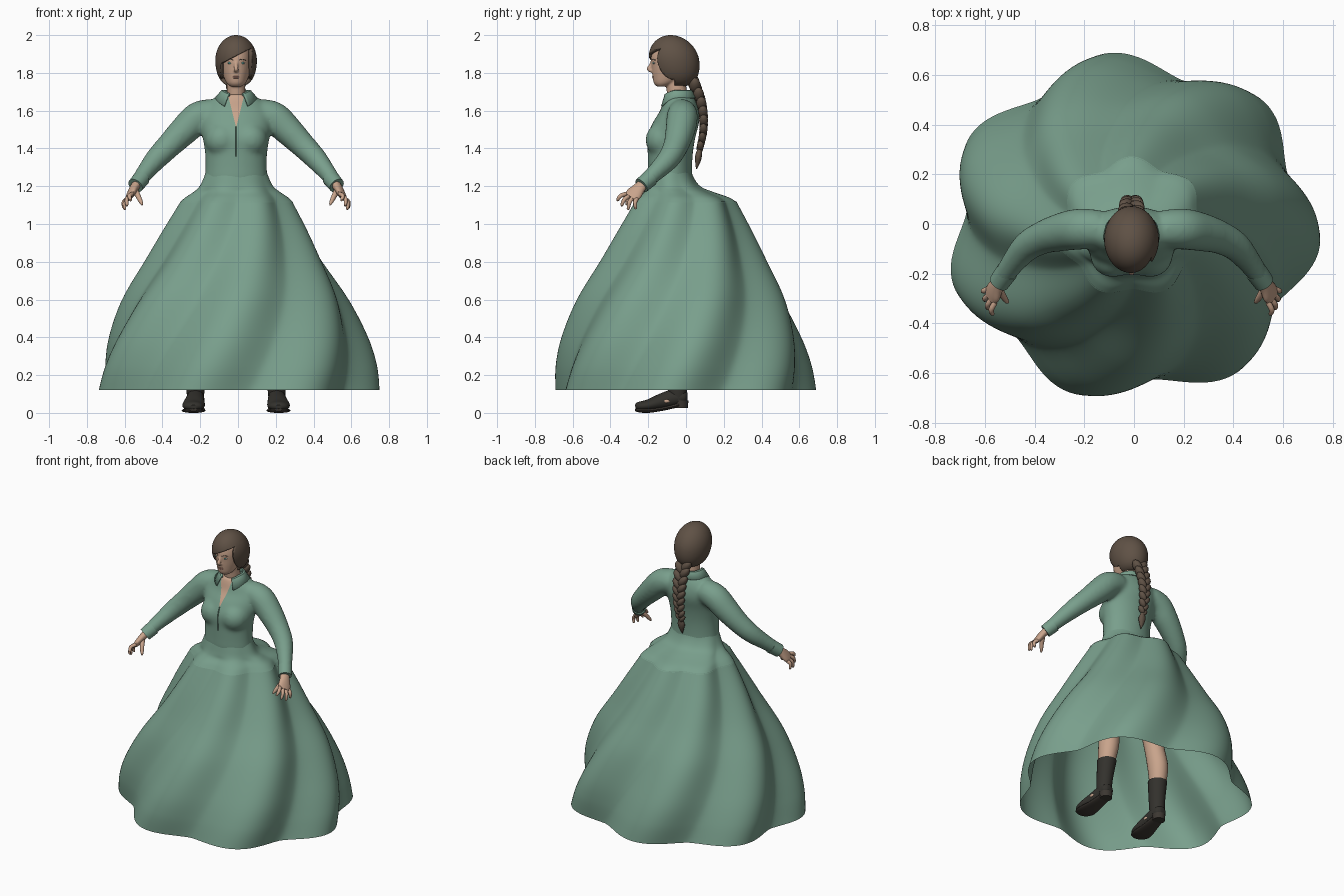
import bpy, bmesh, math
from mathutils import Vector, Matrix

if "Cube" in bpy.data.objects:
    bpy.data.objects.remove(bpy.data.objects["Cube"])

def material(name, *rgb):
    m = bpy.data.materials.new(name)
    m.use_nodes = True
    m.diffuse_color = (*rgb, 1)
    m.node_tree.nodes["Principled BSDF"].inputs["Base Color"].default_value = (*rgb, 1)
    return m

GREEN = material("dress green", .19, .345, .262)
HAIR = material("hair brown", .115, .083, .06)
SKIN = material("skin", .58, .37, .26)
LIPS = material("lips", .42, .21, .165)
WHITE = material("eye white", .6, .58, .54)
IRIS = material("iris teal", .1, .36, .33)
LEATHER = material("boot leather", .033, .031, .026)
SOLE = material("boot sole", .045, .038, .031)

def resample(keys, steps):
    """Smooth curve through tuples of numbers."""
    ks = [Vector(k) for k in keys]
    out = []
    for i in range(len(ks) - 1):
        a, b = ks[max(i - 1, 0)], ks[i]
        c, d = ks[i + 1], ks[min(i + 2, len(ks) - 1)]
        for s in range(steps):
            t = s / steps
            out.append(b + (c - a) * t / 2 + (a * 2 - b * 5 + c * 4 - d) * t * t / 2
                       + (b * 3 - a - c * 3 + d) * t ** 3 / 2)
    return out + [ks[-1]]

def fold(a, z):
    """Seven swirling folds around the skirt."""
    p = a - math.radians(45.7 + 45 * (z - .12))
    return .75 * math.cos(7 * p) + .25 * (2 * abs(math.cos(3.5 * p)) - 1)

def loft(bm, keys, seg=24, steps=5, ref=None, caps=True):
    """Rings of (x, y, z, radius, radius, fold); level unless ref sets a frame."""
    ks = resample(keys, steps)
    rings = []
    for i, k in enumerate(ks):
        u, v = Vector((1, 0, 0)), Vector((0, 1, 0))
        if ref:
            t = Vector(ks[min(i + 1, len(ks) - 1)][:3]) - Vector(ks[max(i - 1, 0)][:3])
            u = t.cross(Vector(ref)).normalized()
            v = t.cross(u).normalized()
        ring = []
        for j in range(seg):
            a = 2 * math.pi * j / seg
            m = 1 + k[5] * fold(a, k[2]) if len(k) > 5 else 1
            ring.append(bm.verts.new(Vector(k[:3]) + (u * k[3] * math.cos(a) + v * k[4] * math.sin(a)) * m))
        rings.append(ring)
    for a, b in zip(rings, rings[1:]):
        for j in range(seg):
            n = (j + 1) % seg
            bm.faces.new((a[j], a[n], b[n], b[j]))
    if caps:
        bm.faces.new(rings[0][::-1])
        bm.faces.new(rings[-1])

def ball(bm, pos, size, rot=0, seg=16):
    m = Matrix.Translation(pos) @ Matrix.Rotation(rot, 4, 'Y') @ Matrix.Diagonal((*size, 1))
    bmesh.ops.create_uvsphere(bm, u_segments=seg, v_segments=seg // 2 + 2, radius=1, matrix=m)

def cut(bm, planes):
    for co, no in planes:
        bmesh.ops.bisect_plane(bm, geom=bm.verts[:] + bm.edges[:] + bm.faces[:], plane_co=co, plane_no=no)

def smooth(ob):
    bpy.ops.object.select_all(action='DESELECT')
    ob.select_set(True)
    bpy.context.view_layer.objects.active = ob
    bpy.ops.object.shade_smooth_by_angle(angle=math.radians(40))

def make(name, bm, *mats, shift=-.01, voxel=0, soften=6):
    bmesh.ops.recalc_face_normals(bm, faces=bm.faces[:])
    ob = bpy.data.objects.new(name, bpy.data.meshes.new(name))
    bm.to_mesh(ob.data)
    bm.free()
    bpy.context.collection.objects.link(ob)
    ob.location.x = shift
    if voxel:  # fuse overlapping volumes into one soft surface
        r = ob.modifiers.new("fuse", 'REMESH')
        r.mode, r.voxel_size = 'VOXEL', voxel
        s = ob.modifiers.new("soften", 'SMOOTH')
        s.factor, s.iterations = .5, soften
        dg = bpy.context.evaluated_depsgraph_get()
        me = bpy.data.meshes.new_from_object(ob.evaluated_get(dg))
        ob.modifiers.clear()
        ob.data = me
    ob.data.materials.clear()
    for m in mats:
        ob.data.materials.append(m)
    smooth(ob)
    return ob

# Skirt and the short flared peplum over it
bm = bmesh.new()
profile = [(.12, .7), (.25, .685), (.4, .645), (.6, .562), (.8, .448), (.97, .357), (1.118, .277)]
loft(bm, [(-.009, -.012, z, r * 1.02, r * .945, .066) for z, r in profile], 168, 8, caps=False)
make("skirt", bm, GREEN, shift=0)
bm = bmesh.new()
loft(bm, [(-.008, -.012, 1.113, .287, .266, .067), (-.008, -.02, 1.14, .262, .235, .06),
          (-.008, -.045, 1.17, .222, .18, .045), (-.01, -.07, 1.2, .193, .143, .02),
          (-.01, -.082, 1.25, .17, .12, .01), (-.01, -.085, 1.31, .15, .105, 0)], 112, 5, caps=False)
make("peplum", bm, GREEN, shift=0)

# Jacket: torso, bust and sleeves fused together
bm = bmesh.new()
loft(bm, [(0, -.06, 1.17, .165, .12), (0, -.083, 1.23, .167, .118), (0, -.085, 1.3, .163, .117),
          (0, -.083, 1.38, .165, .12), (0, -.078, 1.46, .178, .128), (0, -.052, 1.54, .188, .122),
          (0, -.035, 1.6, .18, .102), (0, -.035, 1.65, .14, .087), (0, -.04, 1.688, .085, .07)], 48)
for s in (1, -1):
    ball(bm, (s * .075, -.125, 1.445), (.092, .09, .092), seg=24)
    arm = [(.12, -.02, 1.59, .075), (.2, -.02, 1.565, .083), (.27, -.03, 1.5, .079), (.35, -.052, 1.42, .068),
           (.42, -.09, 1.348, .06), (.48, -.16, 1.275, .048), (.525, -.225, 1.215, .04)]
    loft(bm, [(s * x, y, z, r, r) for x, y, z, r in arm], 28, ref=(0, 1, 0))
jacket = make("jacket", bm, GREEN, SKIN, voxel=.011, soften=14)

# Open neckline cut into the jacket, with a grooved front seam below it
bm = bmesh.new()
bm.from_mesh(jacket.data)
cut(bm, [((0, 0, 1.51), (.18, 0, s * .045)) for s in (1, -1)]
    + [((x, 0, 0), (1, 0, 0)) for x in (-.003, 0, .003)])
for f in bm.faces:
    c = f.calc_center_median()
    f.material_index = int(c.y < -.05 and c.z > 1.51 and abs(c.x) < .045 * (c.z - 1.51) / .18)
for v in bm.verts:
    if abs(v.co.x) < .0005 and v.co.y < -.1 and 1.36 < v.co.z < 1.515:
        v.co.y += .008
bm.to_mesh(jacket.data)
bm.free()
smooth(jacket)

# Folded collar, open at the front
bm = bmesh.new()
rows = []
for i in range(41):
    a = math.radians(-90 + 30 + 300 * i / 40)
    c, s = math.cos(a), math.sin(a)
    f = max(0, -s) ** 2
    rows.append([bm.verts.new(p) for p in (
        (.066 * c, -.045 + .066 * s, 1.655 - .02 * f), (.064 * c, -.045 + .068 * s, 1.71 - .025 * f),
        (.078 * c, -.045 + .078 * s, 1.708 - .027 * f),
        ((.113 + .017 * f) * c, -.045 + .1 * s, 1.668 - .058 * f))])
for a, b in zip(rows, rows[1:]):
    for j in range(3):
        bm.faces.new((a[j], b[j], b[j + 1], a[j + 1]))
collar = make("collar", bm, GREEN)
collar.modifiers.new("cloth", 'SOLIDIFY').thickness = .008

# Head with jaw, nose and neck
bm = bmesh.new()
loft(bm, [(0, -.03, 1.57, .06, .055), (0, -.045, 1.67, .05, .053), (0, -.06, 1.8, .048, .055)], 24)
loft(bm, [(0, -.128, 1.728, .03, .026), (0, -.112, 1.746, .05, .058), (0, -.085, 1.785, .068, .093),
          (0, -.08, 1.83, .077, .102), (0, -.08, 1.88, .079, .105), (0, -.075, 1.93, .07, .095),
          (0, -.07, 1.97, .04, .06)], 32)
loft(bm, [(0, -.176, 1.865, .008, .009), (0, -.186, 1.84, .009, .011), (0, -.197, 1.82, .013, .011),
          (0, -.183, 1.81, .012, .009)], 16, ref=(0, 1, 0))
make("head", bm, SKIN, voxel=.005)

bm = bmesh.new()
ball(bm, (0, -.172, 1.78), (.02, .007, .004))
ball(bm, (0, -.172, 1.774), (.017, .008, .004))
make("lips", bm, LIPS)
for s, side in ((1, "left"), (-1, "right")):
    for part, y, size, mat in (("eye", -.168, (.015, .007, .006), WHITE), ("iris", -.17, (.011, .0075, .006), IRIS)):
        bm = bmesh.new()
        ball(bm, (s * .032, y, 1.852), size)
        make(side + "_" + part, bm, mat)
    bm = bmesh.new()
    loft(bm, [(s * .014, -.182, 1.867, .002, .003), (s * .032, -.175, 1.872, .002, .003),
              (s * .05, -.164, 1.868, .002, .003)], 8, ref=(0, 1, 0))
    make(side + "_brow", bm, HAIR)

# Hair: full cap, heavier at the lower back, with a swept fringe cut out around the face
bm = bmesh.new()
ball(bm, (0, 0, 0), (1, 1, 1), seg=64)
for v in bm.verts:
    w = math.hypot(v.co.x, v.co.y)
    full = w ** -.3 if v.co.z < 0 and w > .01 else 1
    v.co = (v.co.x * full * .11, -.063 + v.co.y * full * .133 - v.co.z * .018,
            1.865 + v.co.z * (.135 if v.co.z > 0 else .138))
cut(bm, [((s * .082, 0, 0), (1, 0, 0)) for s in (1, -1)]
    + [((0, 0, 1.89), (-.5, 0, 1)), ((0, 0, 1.765), (0, 0, 1)), ((0, -.06, 0), (0, 1, 0))])
gone = []
for f in bm.faces:
    c = f.calc_center_median()
    if c.y < -.06 and ((abs(c.x) < .082 and c.z < 1.89 + .5 * c.x) or c.z < 1.765):
        gone.append(f)
bmesh.ops.delete(bm, geom=gone, context='FACES')
hair = make("hair", bm, HAIR)
shell = hair.modifiers.new("thickness", 'SOLIDIFY')
shell.thickness, shell.offset = .02, -1

# Braid of chunky overlapping strands, with a loose tail
bm = bmesh.new()
path = resample([(0, .04, 1.75), (0, .075, 1.66), (0, .092, 1.57), (0, .09, 1.48), (0, .073, 1.4)], 4)
for i, p in enumerate(path):
    s = 1 if i % 2 else -1
    r = .046 - .021 * i / len(path)
    ball(bm, p + Vector((s * r * .45, 0, 0)), (r * .6, r * .68, r * 1.05), s * .65, 16)
loft(bm, [(0, .073, 1.4, .011, .011), (0, .066, 1.36, .024, .018), (0, .062, 1.325, .016, .013),
          (0, .055, 1.29, .002, .002)], 12)
make("braid", bm, HAIR)

for s, side in ((1, "left"), (-1, "right")):
    def flip(keys):
        return [(s * k[0], *k[1:]) for k in keys]

    # Cuff and hand
    bm = bmesh.new()
    loft(bm, flip([(.5, -.19, 1.243, .045, .045), (.533, -.236, 1.203, .042, .042)]), 24, ref=(0, 1, 0))
    make(side + "_cuff", bm, GREEN)
    bm = bmesh.new()
    spread = Vector((s * .025, .055, -.025))
    loft(bm, flip([(.52, -.22, 1.22, .025, .029), (.54, -.248, 1.19, .023, .034),
                   (.556, -.275, 1.16, .02, .044), (.568, -.296, 1.14, .014, .038)]), 20, ref=spread)
    tips = [(.596, -.268, 1.082), (.592, -.308, 1.077), (.58, -.343, 1.097), (.56, -.366, 1.125)]
    for i, tip in enumerate(tips):
        base = Vector((s * .562, -.288, 1.146)) + spread * (.5 - i / 3)
        end = Vector((s * tip[0], *tip[1:]))
        mid = base.lerp(end, .5) + Vector((s * .01, -.005, .008))
        loft(bm, [(*base, .012, .012), (*mid, .011, .011), (*base.lerp(end, .93), .008, .008),
                  (*end, .003, .003)], 10, 3, ref=spread)
    loft(bm, flip([(.538, -.25, 1.185, .016, .016), (.52, -.285, 1.15, .014, .014),
                   (.503, -.31, 1.115, .01, .01), (.497, -.318, 1.1, .003, .003)]), 10, 3, ref=(0, 1, 0))
    make(side + "_hand", bm, SKIN)

    # Leg and ankle boot with a raised heel
    bm = bmesh.new()
    loft(bm, flip([(.21, -.035, .25, .046, .048), (.2, -.02, .4, .063, .067), (.175, -.035, .58, .063, .066),
                   (.14, -.04, .8, .085, .088), (.1, -.04, 1.08, .1, .1)]), 24)
    make(side + "_leg", bm, SKIN)
    bm = bmesh.new()
    loft(bm, flip([(.215, -.04, .065, .042, .042), (.215, -.045, .11, .047, .05), (.212, -.042, .18, .05, .054),
                   (.206, -.03, .3, .06, .062)]), 24)
    loft(bm, flip([(.215, .008, .085, .02, .02), (.215, -.01, .085, .04, .036), (.215, -.06, .08, .046, .046),
                   (.22, -.13, .06, .053, .042), (.225, -.2, .04, .06, .031),
                   (.225, -.25, .034, .046, .024), (.225, -.268, .03, .02, .012)]), 24, ref=(0, 0, 1))
    make(side + "_boot", bm, LEATHER)
    bm = bmesh.new()
    loft(bm, flip([(.225, -.27, .016, .022, .006), (.225, -.25, .013, .05, .01), (.225, -.2, .012, .064, .012),
                   (.22, -.12, .023, .052, .011), (.215, -.04, .042, .042, .012)]), 24, ref=(0, 0, 1))
    loft(bm, flip([(.215, -.028, .027, .038, .038), (.215, -.028, .065, .041, .041)]), 24, 1)
    make(side + "_sole", bm, SOLE)
    # Small side openings that show the foot
    bm = bmesh.new()
    for edge in (.172, .266):
        ball(bm, (s * edge, -.105, .062), (.006, .018, .009), seg=12)
    make(side + "_boot_opening", bm, SKIN)
